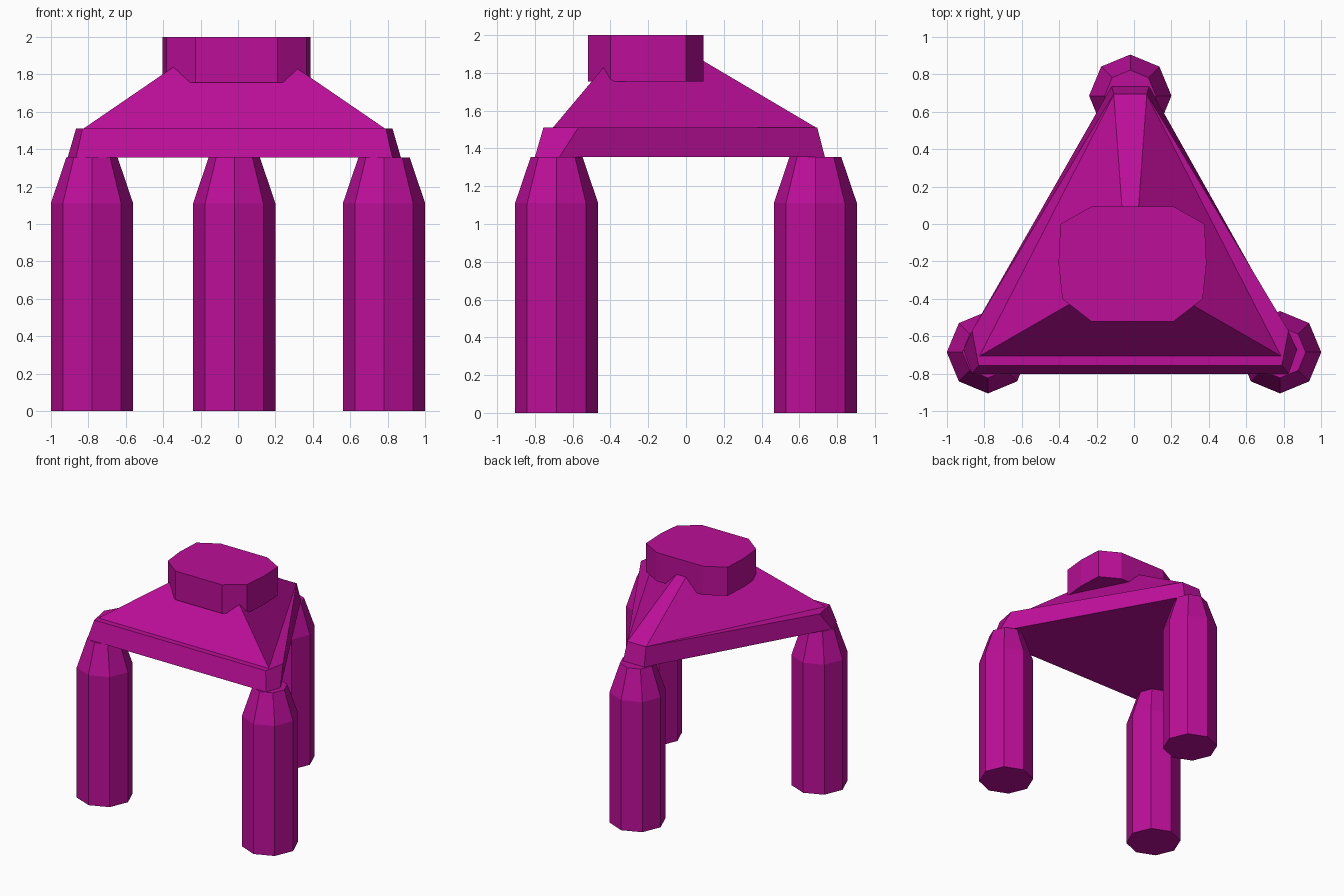
import bpy
import bmesh
from math import cos, sin, tau

default = bpy.data.objects.get("Cube")
if default:
    bpy.data.objects.remove(default, do_unlink=True)

# Single flat colour
magenta = bpy.data.materials.new("magenta")
magenta.use_nodes = True
colour = (0.5, 0.0045, 0.315, 1)
magenta.diffuse_color = colour
magenta.node_tree.nodes["Principled BSDF"].inputs["Base Color"].default_value = colour

AXIS = -0.02  # the body's mirror line in x


def loft(name, rings, location=(0, 0, 0)):
    """Join stacked (z, outline) rings into a closed flat-shaded solid."""
    bm = bmesh.new()
    loops = [[bm.verts.new((x, y, z)) for x, y in outline] for z, outline in rings]
    for low, high in zip(loops, loops[1:]):
        for i in range(len(low)):
            j = (i + 1) % len(low)
            bm.faces.new((low[i], low[j], high[j], high[i]))
    bm.faces.new(loops[0][::-1])
    bm.faces.new(loops[-1])
    bmesh.ops.recalc_face_normals(bm, faces=bm.faces)
    mesh = bpy.data.meshes.new(name)
    bm.to_mesh(mesh)
    bm.free()
    mesh.materials.append(magenta)
    obj = bpy.data.objects.new(name, mesh)
    obj.location = location
    bpy.context.collection.objects.link(obj)
    return obj


def mirrored(half):
    """Complete a right-hand outline, listed front to back."""
    return half + [(-x, y) for x, y in reversed(half)]


def octagon(radius):
    return [(radius * cos(tau * i / 8), radius * sin(tau * i / 8)) for i in range(8)]


# Three octagonal legs with tapered tops
for name, x, y in (("front_left_leg", 0.78, -0.685),
                   ("front_right_leg", -0.78, -0.685),
                   ("back_leg", AXIS, 0.685)):
    loft(name, [(0, octagon(0.22)), (1.11, octagon(0.22)), (1.355, octagon(0.137))],
         (x, y, 0))

# Triangular plate with cut corners and sloping sides
loft("base_plate", [
    (1.355, mirrored([(0.845, -0.8), (0.89, -0.67), (0.1, 0.735)])),
    (1.51, mirrored([(0.81, -0.755), (0.845, -0.57), (0.088, 0.695)])),
], (AXIS, 0, 0))

# Sloping roof with a narrow back ridge
loft("roof", [
    (1.51, mirrored([(0.805, -0.705), (0.088, 0.69)])),
    (1.9, mirrored([(0.235, -0.377), (0.04, 0.03)])),
], (AXIS, 0, 0))

# Ten-sided cap
cap_outline = mirrored([(0.22, -0.52), (0.375, -0.4), (0.395, -0.21),
                        (0.385, 0.0), (0.22, 0.093)])
loft("cap", [(1.755, cap_outline), (2.0, cap_outline)], (-0.008, 0, 0))
